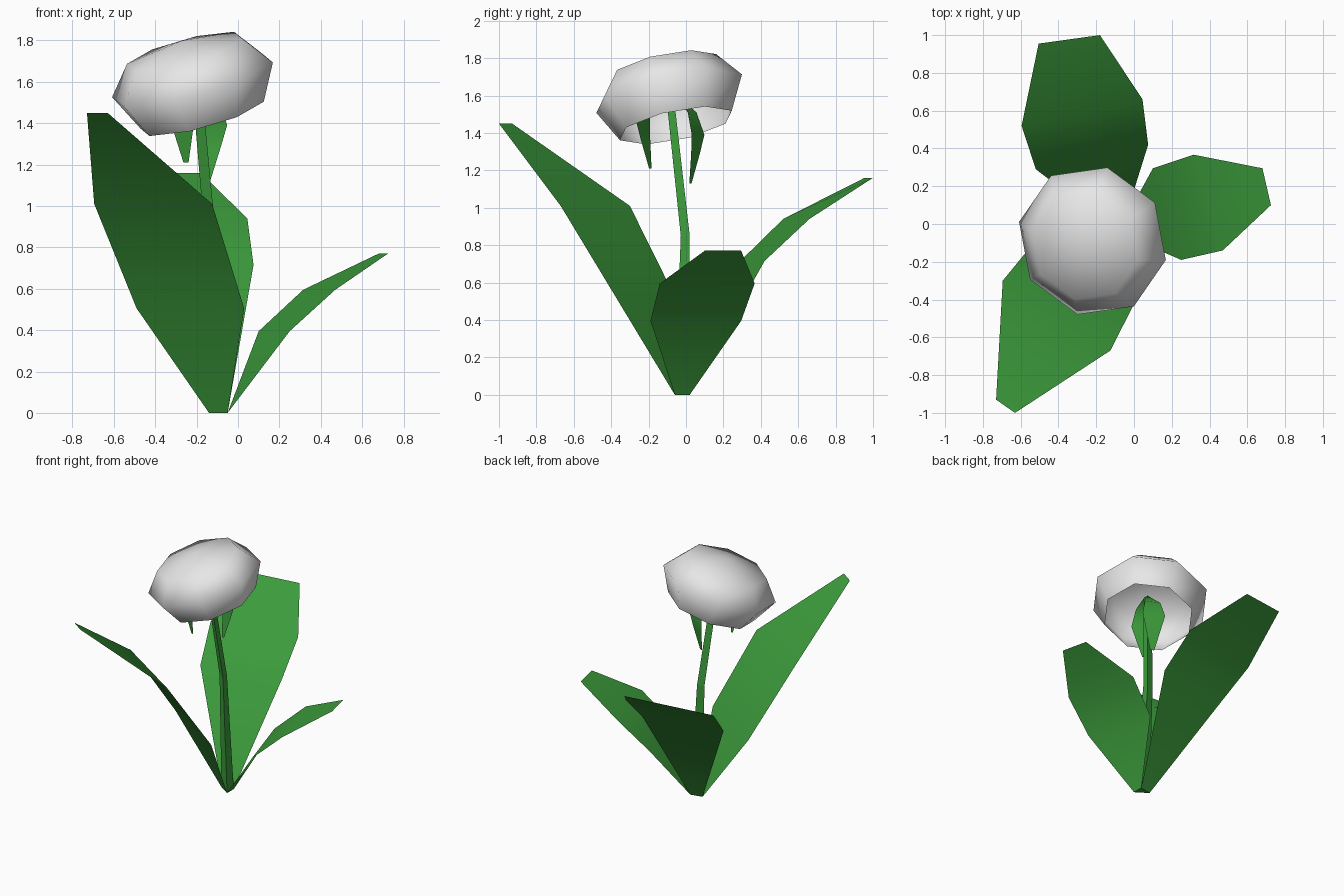
import bpy
from math import sin, cos, pi, radians
from mathutils import Vector, Matrix

cube = bpy.data.objects.get("Cube")
if cube:
    bpy.data.objects.remove(cube, do_unlink=True)


def material(name, color):
    mat = bpy.data.materials.new(name)
    mat.use_nodes = True
    mat.diffuse_color = color
    mat.node_tree.nodes["Principled BSDF"].inputs["Base Color"].default_value = color
    return mat


GREEN = material("leaf green", (0.045, 0.33, 0.045, 1))
WHITE = material("petal white", (0.8, 0.8, 0.8, 1))


def build(name, verts, faces, mat, smooth=True):
    mesh = bpy.data.meshes.new(name)
    mesh.from_pydata([tuple(v) for v in verts], [], faces)
    mesh.materials.append(mat)
    for p in mesh.polygons:
        p.use_smooth = smooth
    obj = bpy.data.objects.new(name, mesh)
    bpy.context.collection.objects.link(obj)
    return obj


def loft(name, rings, mat, closed=True, caps=False, smooth=True):
    """Skin equal-length rows of points with quads."""
    n = len(rings[0])
    verts = [v for ring in rings for v in ring]
    faces = []
    for r in range(len(rings) - 1):
        for i in range(n if closed else n - 1):
            j = (i + 1) % n
            faces.append((r * n + i, r * n + j, (r + 1) * n + j, (r + 1) * n + i))
    if caps:
        faces.append(tuple(reversed(range(n))))
        faces.append(tuple(range(len(verts) - n, len(verts))))
    return build(name, verts, faces, mat, smooth)


# Triangular foot shared by the stem and the three leaves
foot = [Vector((-0.14, 0, 0)), Vector((-0.05, -0.06, 0)), Vector((-0.05, 0.02, 0))]


# Leaves: rows of (height, one edge xy, other edge xy) above the foot edge
def leaf(name, a, b, rows):
    strip = [(foot[a], foot[b])]
    strip += [((*p, z), (*q, z)) for z, p, q in rows]
    loft(name, strip, GREEN, closed=False)


leaf("front_leaf", 1, 0, [
    (0.505, (0.03, -0.365), (-0.49, -0.05)),
    (1.01, (-0.125, -0.67), (-0.695, -0.3)),
    (1.45, (-0.63, -1.0), (-0.73, -0.93))])
leaf("back_leaf", 0, 2, [
    (0.715, (-0.52, 0.29), (0.075, 0.42)),
    (0.94, (-0.595, 0.52), (0.045, 0.66)),
    (1.16, (-0.505, 0.955), (-0.18, 1.0))])
leaf("left_leaf", 2, 1, [
    (0.395, (0.10, 0.295), (0.25, -0.19)),
    (0.595, (0.315, 0.367), (0.47, -0.14)),
    (0.77, (0.68, 0.295), (0.725, 0.10))])

# Three-sided stem, bent toward the bloom
middle = Vector((-0.125, 0, 0.85))
top = Vector((-0.195, -0.085, 1.62))
center = sum(foot, Vector()) / 3
stem_rings = [foot] + [[c + (p - center) * s for p in foot]
                       for c, s in ((middle, 0.6), (top, 0.5))]
loft("stem", stem_rings, GREEN, caps=True, smooth=False)


# Two hanging sepals arching out from the stem tip
def sepal(name, out, drop):
    out = Vector(out).normalized()
    side = Vector((-out.y, out.x, 0))
    rows = [(0, 0.02, 0), (0.13, 0.055, -0.05), (0.165, 0.08, -0.17),
            (0.15, 0.055, -0.27), (0.12, 0.014, -0.43)]
    strip = []
    for reach, half, z in rows:
        c = top + out * reach + Vector((0, 0, z + (drop if z else 0)))
        strip.append((c - side * half, c + side * half))
    loft(name, strip, GREEN, closed=False)


sepal("front_sepal", (-0.08, -0.15, 0), 0.02)
sepal("back_sepal", (0.07, 0.15, 0), -0.06)

# Eight-sided bloom: tilted dome, open underneath
axis = Vector((-0.27, -0.21, 1)).normalized()
place = (Matrix.Translation((-0.22, -0.09, 1.61))
         @ Vector((0, 0, 1)).rotation_difference(axis).to_matrix().to_4x4())
rings = []
for r, h in ((0.315, -0.18), (0.41, 0), (0.295, 0.145)):
    angles = [radians(32) + i * pi / 4 for i in range(8)]
    rings.append([place @ Vector((r * cos(t), r * sin(t), h)) for t in angles])
verts = [v for ring in rings for v in ring] + [place @ Vector((0, 0, 0.2))]
faces = []
for i in range(8):
    j = (i + 1) % 8
    faces += [(i, j, j + 8, i + 8), (i + 8, j + 8, j + 16, i + 16), (i + 16, j + 16, 24)]
build("bloom", verts, faces, WHITE)
